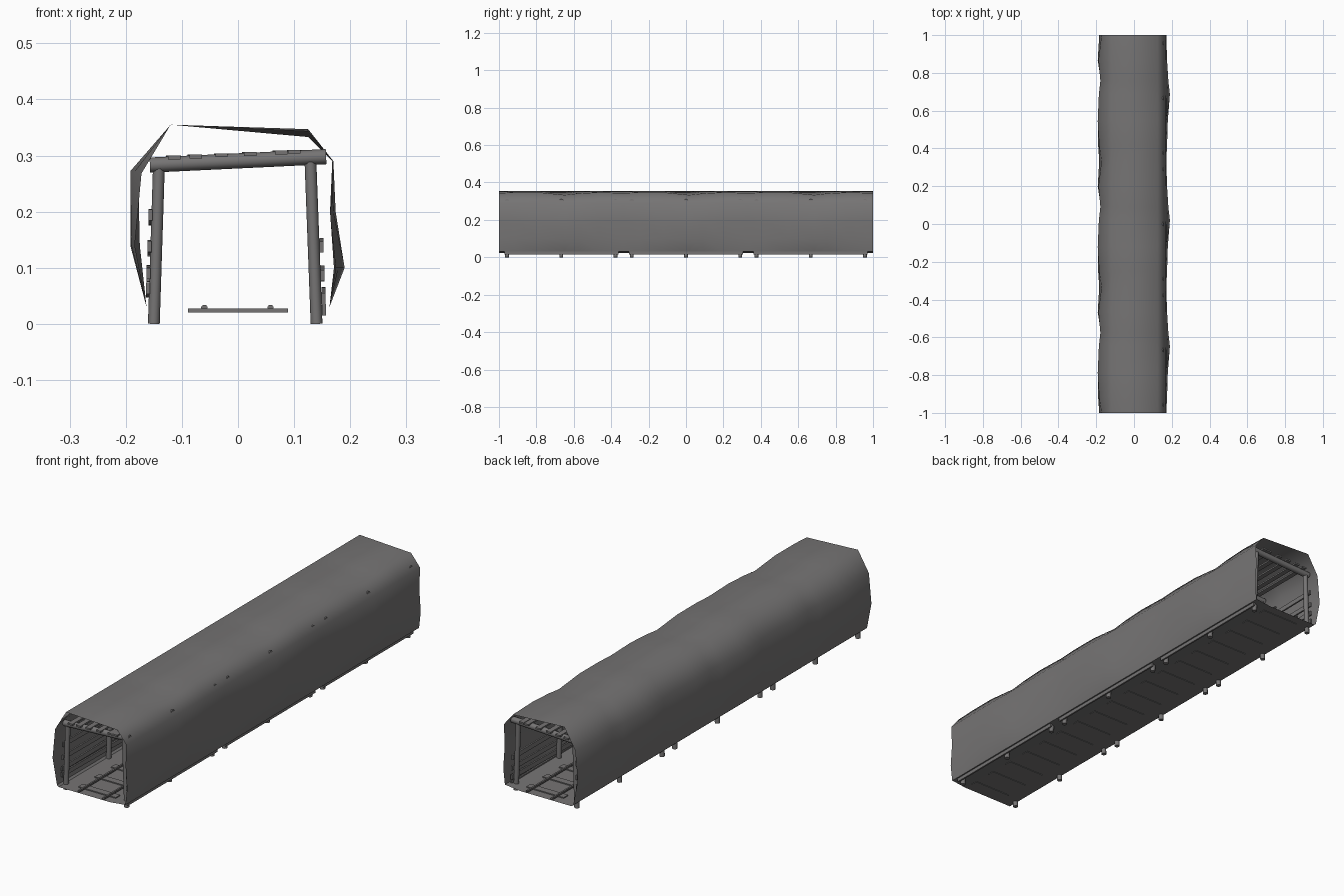
import bpy, bmesh, math, random
from mathutils import Vector

if "Cube" in bpy.data.objects:
    bpy.data.objects.remove(bpy.data.objects["Cube"])

random.seed(4)
SEG = 2 / 3


def material(name, c):
    m = bpy.data.materials.new(name)
    m.diffuse_color = (c[0], c[1], c[2], 1)
    m.use_nodes = True
    m.node_tree.nodes["Principled BSDF"].inputs["Base Color"].default_value = m.diffuse_color
    return m


grey = material("grey", (0.18, 0.175, 0.175))


def make(name, bm, smooth=None):
    me = bpy.data.meshes.new(name)
    bm.to_mesh(me)
    bm.free()
    ob = bpy.data.objects.new(name, me)
    bpy.context.collection.objects.link(ob)
    me.materials.append(grey)
    if smooth:
        bpy.ops.object.select_all(action='DESELECT')
        ob.select_set(True)
        bpy.context.view_layer.objects.active = ob
        bpy.ops.object.shade_smooth_by_angle(angle=math.radians(smooth))
    return ob


def box(bm, c, size, tilt=0.0, yaw=0.0):
    vs = bmesh.ops.create_cube(bm, size=1)['verts']
    for v in vs:
        p = Vector((v.co.x * size[0], v.co.y * size[1], v.co.z * size[2]))
        p.x += p.y * yaw
        p.z += p.y * tilt
        v.co = p + Vector(c)


def log(bm, a, b, r1, r2):
    a, b = Vector(a), Vector(b)
    vs = bmesh.ops.create_cone(bm, cap_ends=True, segments=10, radius1=r1,
                               radius2=r2, depth=(b - a).length)['verts']
    q = (b - a).to_track_quat('Z', 'Y')
    for v in vs:
        v.co = q @ v.co + (a + b) / 2


# Rock shell: open sheet lofted along y, repeated for three segments
profile = [(-0.163, 0.03), (-0.190, 0.14), (-0.190, 0.272), (-0.120, 0.355),
           (0.125, 0.347), (0.168, 0.29), (0.170, 0.20), (0.177, 0.10), (0.163, 0.03)]
# offset along the segment: {profile index: (dx, dz)}
rings = [
    (-0.333, {1: (0.006, 0), 2: (0.018, -0.004), 4: (0, -0.004), 6: (-0.006, 0), 7: (-0.006, 0)}),
    (-0.25, {2: (0.006, 0), 6: (-0.004, 0), 7: (-0.002, 0)}),
    (-0.12, {1: (-0.002, 0), 2: (-0.002, 0), 5: (0.002, 0), 7: (0.002, 0)}),
    (0.02, {1: (0.006, 0), 2: (0.004, 0), 4: (0, -0.014), 6: (0.004, 0), 7: (0.013, 0)}),
    (0.09, {1: (0.015, 0), 2: (0.012, 0), 4: (0, -0.006), 7: (0.005, 0)}),
    (0.20, {1: (-0.002, 0), 2: (0.002, 0), 7: (-0.002, 0)}),
]
bm = bmesh.new()
prev = None
stations = [(s * SEG + o, d) for s in (-1, 0, 1) for o, d in rings] + [(1.0, rings[0][1])]
for y, d in stations:
    y = max(y, -1)
    row = []
    for i, (x, z) in enumerate(profile):
        dx, dz = d.get(i, (0, 0))
        row.append(bm.verts.new((x + dx, y, z + dz)))
    if prev:
        for i in range(len(row) - 1):
            bm.faces.new((prev[i], prev[i + 1], row[i + 1], row[i]))
    prev = row
make("rock_shell", bm, 60)

# Floor sheet, lifted at the right edge
bm = bmesh.new()
prev = None
for k in range(13):
    y = -1 + k / 6
    row = [bm.verts.new((x, y, z)) for x, z in
           ((-0.163, 0.03), (-0.155, 0.023), (0.09, 0.023), (0.163, 0.031))]
    if prev:
        for i in range(3):
            bm.faces.new((prev[i], prev[i + 1], row[i + 1], row[i]))
    prev = row
make("floor", bm)

# Timber frames: two leaning posts and a sloping beam, three per segment
posts, beams = bmesh.new(), bmesh.new()
for s in (-1, 0, 1):
    for o in (-0.29, 0, 0.29):
        y = s * SEG + o
        log(posts, (-0.150, y, 0), (-0.141, y, 0.28), 0.0105, 0.0105)
        log(posts, (0.140, y, 0), (0.129, y, 0.293), 0.0105, 0.0105)
        log(beams, (-0.157, y, 0.283), (0.157, y, 0.298), 0.0135, 0.0135)
make("posts", posts, 50)
make("beams", beams, 50)

# Planks lying on the beams and behind the posts
roof, walls = bmesh.new(), bmesh.new()
for s in (-1, 0, 1):
    for x in (-0.115, -0.077, -0.03, 0.02, 0.075, 0.10):
        box(roof, (x, s * SEG, 0.302 + x * 0.048), (0.022, 0.63, 0.007),
            0, random.uniform(-0.008, 0.008))
    for z in (0.025, 0.05, 0.09, 0.14):
        box(walls, (0.154 - z * 0.035, s * SEG, z), (0.007, 0.61, 0.02),
            random.uniform(-0.02, 0.02) if z > 0.04 else 0)
    for z in (0.06, 0.09, 0.135, 0.19):
        box(walls, (-0.162 + z * 0.03, s * SEG, z), (0.007, 0.61, 0.02),
            random.uniform(-0.02, 0.02))
make("roof_planks", roof)
make("wall_planks", walls)

# Track: sleepers and two rails
ties, rails = bmesh.new(), bmesh.new()
for k in range(18):
    box(ties, (0, -1 + (k + 0.5) / 9, 0.024), (0.178, 0.03, 0.007))
for x in (-0.06, 0.058):
    box(rails, (x, 0, 0.029), (0.011, 2, 0.004))
    box(rails, (x, 0, 0.032), (0.007, 2, 0.004))
make("sleepers", ties)
make("rails", rails)
